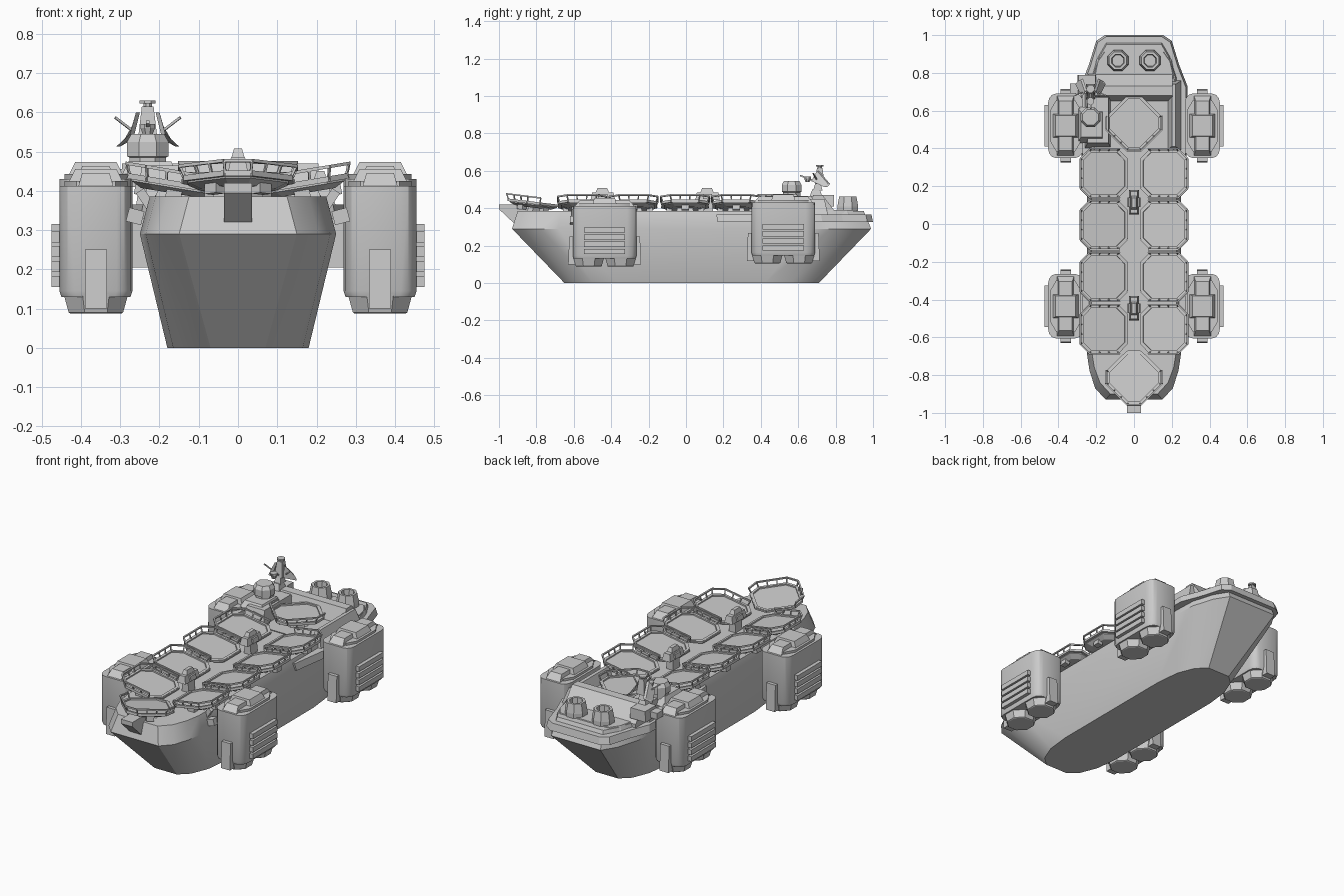
import bpy, bmesh
from math import radians, pi, cos, sin
from mathutils import Matrix, Vector

if "Cube" in bpy.data.objects:
    bpy.data.objects.remove(bpy.data.objects["Cube"])

T, R = Matrix.Translation, Matrix.Rotation
FLIP = Matrix.Scale(-1, 4, (1, 0, 0))


class Part:
    """Collects simple solids, then places them as one or more objects."""
    def __init__(self):
        self.bm = bmesh.new()

    def loft(self, rings, m=Matrix()):
        vs = [[self.bm.verts.new(m @ Vector(p)) for p in r] for r in rings]
        n = len(vs[0])
        for a, b in zip(vs, vs[1:]):
            for i in range(n):
                j = (i + 1) % n
                self.bm.faces.new((a[i], a[j], b[j], b[i]))
        self.bm.faces.new(vs[0][::-1])
        self.bm.faces.new(vs[-1])

    def box(self, x0, x1, y0, y1, z0, z1, tx=0, ty=0, m=Matrix()):
        # box whose top is narrowed by tx, ty on each side
        def ring(a, b, z):
            return [(x0+a, y0+b, z), (x1-a, y0+b, z), (x1-a, y1-b, z), (x0+a, y1-b, z)]
        self.loft([ring(0, 0, z0), ring(tx, ty, z1)], m)

    def beam(self, p, q, w):
        p, q = Vector(p), Vector(q)
        d = q - p
        m = T(p) @ d.to_track_quat('Z', 'Y').to_matrix().to_4x4()
        self.box(-w, w, -w, w, 0, d.length, m=m)

    def lathe(self, x, y, prof, n=8):
        self.loft([[(x + r*cos((i+.5)*2*pi/n), y + r*sin((i+.5)*2*pi/n), z)
                    for i in range(n)] for r, z in prof])

    def place(self, name, *mats, smooth=False):
        for m in mats or (Matrix(),):
            bm = self.bm.copy()
            bm.transform(m)
            bmesh.ops.recalc_face_normals(bm, faces=bm.faces)
            me = bpy.data.meshes.new(name)
            bm.to_mesh(me)
            bm.free()
            ob = bpy.data.objects.new(name, me)
            bpy.context.collection.objects.link(ob)
            if smooth:
                bpy.ops.object.select_all(action='DESELECT')
                ob.select_set(True)
                bpy.context.view_layer.objects.active = ob
                bpy.ops.object.shade_smooth_by_angle(angle=radians(32))


def octo(a, c, z):
    return [(a, -a+c, z), (a, a-c, z), (a-c, a, z), (-a+c, a, z),
            (-a, a-c, z), (-a, -a+c, z), (-a+c, -a, z), (a-c, -a, z)]


def rounded(ax, ay, cx, cy, z, n=3):
    # rectangle with rounded corners
    pts = []
    for k, (sx, sy) in enumerate([(1, 1), (-1, 1), (-1, -1), (1, -1)]):
        for i in range(n + 1):
            t = (k + i/n) * pi/2
            pts.append((sx*(ax-cx) + cx*cos(t), sy*(ay-cy) + cy*sin(t), z))
    return pts


def sym(half, z):
    # full outline from its right-hand half (bow to stern)
    return [(x, y, z) for x, y in half] + [(-x, y, z) for x, y in half[::-1]]


# Hull with flared sides and chamfered shoulder
p = Part()
p.loft([sym([(.07, -.65), (.125, -.60), (.165, -.50), (.18, -.36), (.18, .42), (.165, .56), (.125, .66), (.07, .71)], 0),
        sym([(.15, -.93), (.205, -.87), (.235, -.78), (.25, -.68), (.25, .66), (.245, .78), (.205, .91), (.155, .99)], .29),
        sym([(.125, -.90), (.18, -.84), (.21, -.76), (.225, -.67), (.225, .66), (.22, .77), (.185, .88), (.145, .95)], .385)])
p.place("hull", smooth=True)

# Stern flange and stepped aft deck
p = Part()
half = [(.25, .17), (.283, .40), (.283, .73), (.24, .84), (.20, .97), (.155, 1.0)]
p.loft([sym(half, .325), sym([(x-.008, y-.008) for x, y in half], .365)])
half = [(.22, .40), (.225, .76), (.20, .87), (.165, .92)]
p.loft([sym(half, .36), sym([(x-.01, y-.01) for x, y in half], .39)])
p.place("stern_deck")

# Superstructure surrounding the aft pad
p = Part()
prof = [(.64, .36), (.68, .47), (.73, .47), (.795, .385), (.795, .36)]
p.loft([[(x, y, z) for y, z in prof] for x in (-.24, .205)])
p.box(-.26, -.12, .40, .70, .36, .465, .015, .03)
p.box(.17, .25, .39, .76, .36, .45, .03, .02)
p.box(-.30, -.20, .69, .79, .41, .47, .005)
p.box(-.30, -.15, .43, .62, .43, .475, .02, .03)
p.box(-.34, -.29, .69, .745, .42, .455)
p.place("superstructure")

# Exhaust stacks, hollow at the top
p = Part()
for x in (-.085, .085):
    p.lathe(x, .865, [(.06, .38), (.06, .41), (.05, .462), (.036, .462), (.032, .42)])
p.place("exhaust_stacks")

# Observation drum
p = Part()
p.lathe(-.23, .565, [(.05, .46), (.05, .485), (.057, .488), (.057, .525), (.045, .545)])
p.place("observation_drum")

# Sensor mast with side panels and rods
p = Part()
p.box(-.255, -.205, .66, .73, .46, .50, .01, .015)
p.box(-.25, -.21, .68, .73, .495, .53, .005, .01)
p.box(-.255, -.205, .69, .74, .53, .615, .01, .01)
p.lathe(-.23, .715, [(.012, .61), (.012, .622), (.022, .622), (.022, .63)])
for s in (-1, 1):
    x = -.23
    p.loft([[(x+s*.03, .70, .60), (x+s*.045, .67, .545), (x+s*.08, .74, .513), (x+s*.05, .76, .53)],
            [(x+s*.02, .71, .60), (x+s*.035, .69, .54), (x+s*.07, .755, .513), (x+s*.04, .77, .53)]])
    p.beam((x+s*.035, .70, .55), (x+s*.083, .68, .587), .003)
p.beam((x, .70, .54), (x, .61, .575), .004)
p.lathe(x, .65, [(.012, .54), (.02, .56), (.02, .57)])
p.place("sensor_mast")

# Engine pods with nozzles, end fins, side slats and hull arm
p = Part()
p.loft([rounded(.088, .165, .04, .05, .13), rounded(.093, .17, .04, .05, .145),
        rounded(.093, .17, .04, .05, .412)])
p.loft([octo(.08, .03, z) for z in (.41, .425)], Matrix.Scale(1.7, 4, (0, 1, 0)))
p.box(-.045, .045, -.16, .16, .41, .445, .01, .03)
p.box(-.075, .075, -.067, .067, .41, .455, .022, .012)
for s in (-1, 1):
    p.lathe(0, s*.085, [(.07, .087), (.075, .09), (.09, .14)])
    p.box(-.028, .028, min(s*.15, s*.195), max(s*.15, s*.195), .10, .25, 0, .006)
for i in range(4):
    z = .155 + .038*i
    p.box(.08, .113, -.11, .11, z, z+.028)
p.box(-.17, -.08, -.07, .07, .205, .33)
mats = [T((.362, -.435, 0)), T((.362, .52, .018))]
p.place("engine_pod", *mats, *[FLIP @ m for m in mats], smooth=True)


# Landing pad: tray, rim, guard rail on the outer edges, pedestal
def pad(out_dir):
    p = Part()
    p.loft([octo(.085, .035, -.022), octo(.112, .045, -.008), octo(.112, .045, .002)])
    p.box(-.05, .05, -.05, .05, -.06, -.015, .01, .01)
    for k in range(4):
        p.box(.07, .10, -.02, .02, -.04, -.008, m=R(k*pi/2, 4, 'Z'))
    low = [Vector(v) for v in octo(.118, .046, .003)]
    top = [Vector(v) for v in octo(.13, .05, .034)]
    for i in range(8):
        j = (i+1) % 8
        p.beam(low[i], low[j], .007)
        mid = (top[i] + top[j]) / 2
        if mid.xy.normalized().dot(out_dir) > -.2:
            p.beam(top[i], top[j], .004)
            n = 3 if (top[i]-top[j]).length > .1 else 1
            for k in range(n+1):
                p.beam(low[i].lerp(low[j], k/n), top[i].lerp(top[j], k/n), .003)
        else:
            p.beam(low[i]*1.05, low[j]*1.05, .005)
    return p


mats = [T((.16, y, .415)) @ R(radians(-9.5), 4, 'Y') for y in (.268, -.005, -.28, -.557)]
pad(Vector((1, 0))).place("landing_pad", *mats, *[FLIP @ m for m in mats])
corner = pad(Vector((.707, -.707)))
corner.place("bow_pad", T((0, -.815, .425)) @ R(radians(-7), 4, 'X') @ R(-pi/4, 4, 'Z'))
corner.place("aft_pad", T((0, .535, .438)) @ R(-pi/4, 4, 'Z'))

# Angled blocks on the hull shoulder near the bow
p = Part()
p.box(-.02, .02, -.02, .02, -.018, .018, m=T((.262, -.60, .335)) @ R(radians(-15), 4, 'Y'))
p.beam((.21, -.60, .34), (.25, -.60, .40), .012)
p.place("shoulder_block", Matrix(), FLIP)

# Bow wedge
p = Part()
prof = [(-1, .42), (-1, .395), (-.915, .315), (-.84, .32), (-.84, .42)]
p.loft([[(x, y, z) for y, z in prof] for x in (-.036, .036)])
p.place("bow_wedge")

# Centreline turrets: pedestal, long low body, raised cap
p = Part()
p.box(-.022, .022, -.03, .03, .38, .45, .004)
p.box(-.026, .026, -.065, .065, .445, .485, .008, .008)
p.box(-.018, .018, -.04, .035, .48, .508, .008, .012)
p.box(-.034, .034, -.025, .025, .45, .475, .005)
p.place("turret", T((0, .115, 0)), T((0, -.445, 0)))
